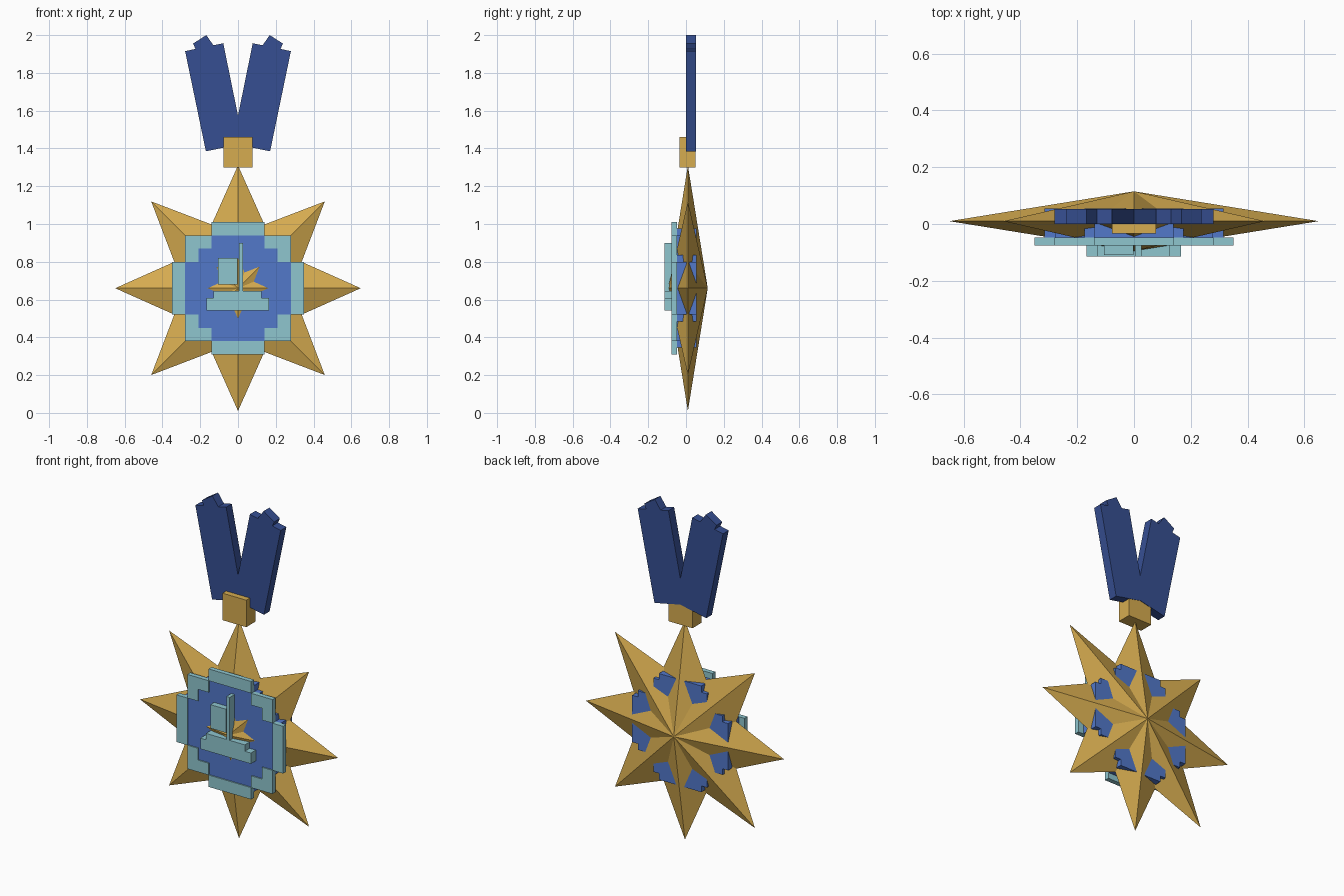
import bpy, bmesh
from math import sin, cos, pi

cube = bpy.data.objects.get("Cube")
if cube:
    bpy.data.objects.remove(cube, do_unlink=True)


def material(name, rgb):
    # sRGB bytes to linear colour
    col = [((c / 255 + 0.055) / 1.055) ** 2.4 for c in rgb] + [1]
    m = bpy.data.materials.new(name)
    m.use_nodes = True
    m.diffuse_color = col
    m.node_tree.nodes["Principled BSDF"].inputs["Base Color"].default_value = col
    return m


GOLD = material("gold", (214, 172, 80))
TEAL = material("pale teal", (143, 198, 207))
BLUE = material("medium blue", (82, 120, 202))
NAVY = material("navy ribbon", (54, 79, 146))
CZ = 0.66  # height of the star centre


def finish(name, bm, mat):
    bmesh.ops.recalc_face_normals(bm, faces=bm.faces)
    me = bpy.data.meshes.new(name)
    bm.to_mesh(me)
    bm.free()
    me.materials.append(mat)
    ob = bpy.data.objects.new(name, me)
    bpy.context.collection.objects.link(ob)
    return ob


def prism(name, outline, y0, y1, mat):
    """Extrude an (x, z) outline from y0 to y1."""
    bm = bmesh.new()
    face = bm.faces.new([bm.verts.new((x, y0, z)) for x, z in outline])
    ext = bmesh.ops.extrude_face_region(bm, geom=[face])
    for v in ext["geom"]:
        if isinstance(v, bmesh.types.BMVert):
            v.co.y = y1
    return finish(name, bm, mat)


def rect(x0, x1, z0, z1):
    return [(x0, z0), (x1, z0), (x1, z1), (x0, z1)]


def four_fold(quarter):
    """Repeat a quarter of an outline around the star centre."""
    pts = []
    for k in range(4):
        for x, z in quarter:
            for _ in range(k):
                x, z = -z, x
            pts.append((x, z + CZ))
    return pts


# Eight-pointed faceted star
bm = bmesh.new()
rim = []
for i in range(16):
    r = 0.365 if i % 2 else 0.65
    rim.append(bm.verts.new((r * sin(i * pi / 8), 0.01, CZ + r * cos(i * pi / 8))))
for depth in (-0.105, 0.105):
    apex = bm.verts.new((0, 0.01 + depth, CZ))
    for a, b in zip(rim, rim[1:] + rim[:1]):
        bm.faces.new((a, b, apex))
finish("star", bm, GOLD)

# Stepped blue disc passing through the star
prism("blue_disc", four_fold([
    (0.315, -0.139), (0.315, 0.139), (0.278, 0.139), (0.278, 0.175),
    (0.21, 0.175), (0.21, 0.21), (0.175, 0.21), (0.175, 0.278),
    (0.139, 0.278)]), -0.069, 0.055, BLUE)

# Stepped ring: four edge bars and four corner pieces
bar = rect(0.28, 0.35, -0.14, 0.14)
corner = [(0.21, 0.14), (0.28, 0.14), (0.28, 0.28), (0.14, 0.28), (0.14, 0.21), (0.21, 0.21)]
for k, side in enumerate(("left", "top", "right", "bottom")):
    for label, shape in (("bar", bar), ("corner", corner)):
        n = len(shape)
        prism(f"ring_{label}_{side}", four_fold(shape)[k * n:(k + 1) * n], -0.076, -0.048, TEAL)

# Boat emblem
FRONT, BACK = -0.115, -0.068
prism("boat_hull", rect(-0.167, 0.165, 0.543, 0.607), FRONT, BACK, TEAL)
prism("boat_deck", rect(-0.13, 0.125, 0.607, 0.645), FRONT, BACK, TEAL)
prism("boat_mast", rect(0.004, 0.026, 0.645, 0.90), FRONT, BACK, TEAL)
prism("boat_sail", rect(-0.105, -0.002, 0.68, 0.82), -0.109, -0.074, TEAL)

# Hanging block
prism("ribbon_clasp", rect(-0.078, 0.078, 1.30, 1.46), -0.034, 0.051, GOLD)

# Pair of ribbons with folded top corners
ribbon = [(-0.03, 1.426), (0.17, 1.385), (0.28, 1.915), (0.225, 1.927),
          (0.238, 1.955), (0.168, 2.0), (0.13, 1.946), (0.078, 1.957)]
for side, s in (("left", 1), ("right", -1)):
    prism(f"ribbon_{side}", [(s * x, z) for x, z in ribbon], 0.0, 0.053, NAVY)
